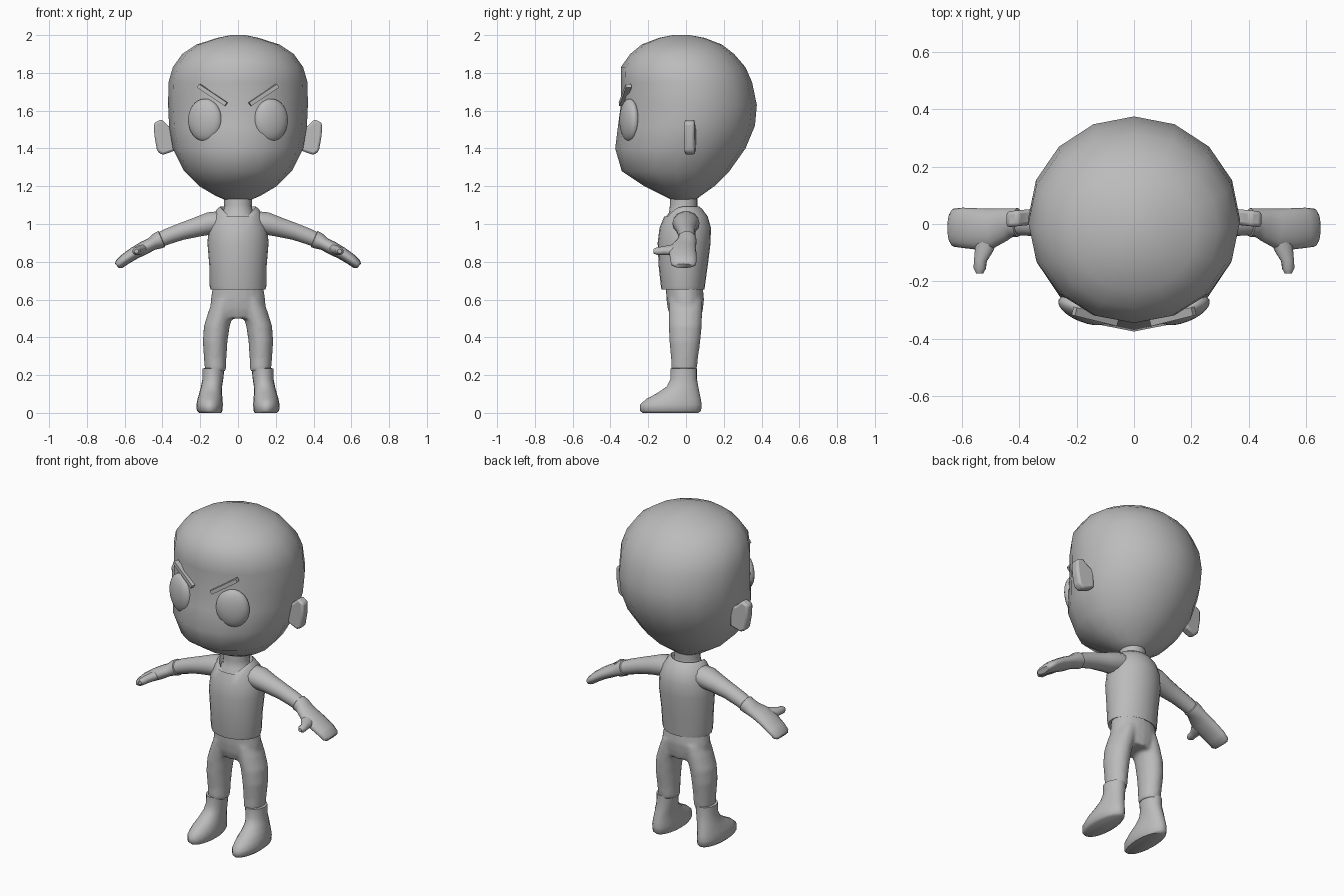
import bpy, bmesh, math
from mathutils import Vector, Matrix

if "Cube" in bpy.data.objects:
    bpy.data.objects.remove(bpy.data.objects["Cube"])

clay = bpy.data.materials.new("clay_grey")
clay.use_nodes = True
GREY = (0.5, 0.5, 0.5, 1)
clay.diffuse_color = GREY
clay.node_tree.nodes["Principled BSDF"].inputs["Base Color"].default_value = GREY


def finish(name, bm, mirror=False, sharp=50):
    bmesh.ops.recalc_face_normals(bm, faces=bm.faces)
    mesh = bpy.data.meshes.new(name)
    bm.to_mesh(mesh)
    bm.free()
    mesh.shade_smooth()
    mesh.set_sharp_from_angle(angle=math.radians(sharp))
    mesh.materials.append(clay)
    ob = bpy.data.objects.new(name, mesh)
    bpy.context.collection.objects.link(ob)
    if mirror:
        ob.modifiers.new("Mirror", 'MIRROR').use_mirror_merge = False
    return ob


def loft(bm, rings, n=16, side=None, shape=None):
    """Skin elliptical rings (x, y, z, a, b); level ones, or square to the path if side is set."""
    pts = [Vector(r[:3]) for r in rings]
    loops = []
    for i, (*_, a, b) in enumerate(rings):
        u, v = Vector((1, 0, 0)), Vector((0, 1, 0))
        if side:
            t = (pts[min(i + 1, len(pts) - 1)] - pts[max(i - 1, 0)]).normalized()
            u = (Vector(side) - t * t.dot(Vector(side))).normalized()
            v = t.cross(u)
        loop = []
        for k in range(n):
            w = 2 * math.pi * k / n
            p = pts[i] + u * a * math.cos(w) + v * b * math.sin(w)
            loop.append(bm.verts.new(shape(i, p, w) if shape else p))
        loops.append(loop)
    for lo, hi in zip(loops, loops[1:]):
        for k in range(n):
            bm.faces.new((lo[k], lo[(k + 1) % n], hi[(k + 1) % n], hi[k]))
    bm.faces.new(loops[0])
    bm.faces.new(loops[-1])


def profile(rows):
    """Turn (z, half width, front y, back y) rows into level rings."""
    return [(0, (f + b) / 2, z, w, (b - f) / 2) for z, w, f, b in rows]


# Head
bm = bmesh.new()
loft(bm, profile([
    (1.12, .05, -.06, .04), (1.15, .12, -.12, .08), (1.2, .205, -.22, .15),
    (1.28, .285, -.34, .23), (1.4, .345, -.375, .315), (1.52, .365, -.36, .365),
    (1.63, .37, -.345, .375), (1.75, .368, -.345, .35), (1.83, .345, -.345, .315),
    (1.9, .295, -.295, .255), (1.95, .22, -.235, .19), (1.985, .11, -.145, .1),
    (2.0, .04, -.07, .02)]))
finish("head", bm)

# Eyes
bm = bmesh.new()
bmesh.ops.create_uvsphere(bm, u_segments=24, v_segments=16, radius=1, matrix=(
    Matrix.Translation((.175, -.3, 1.55)) @ Matrix.Rotation(math.radians(22), 4, 'Z')
    @ Matrix.Diagonal((.095, .042, .113, 1))))
finish("eyes", bm, True)

# Slanted eyebrows
bm = bmesh.new()
bmesh.ops.create_cube(bm, size=1, matrix=(
    Matrix.Translation((.135, -.322, 1.683)) @ Matrix.Rotation(math.radians(14), 4, 'Z')
    @ Matrix.Rotation(math.radians(-33), 4, 'Y') @ Matrix.Diagonal((.18, .03, .022, 1))))
finish("eyebrows", bm, True, 30)

# Ears
bm = bmesh.new()
outline = [(.33, 1.5), (.37, 1.52), (.405, 1.555), (.445, 1.535), (.443, 1.47),
           (.428, 1.385), (.4, 1.365), (.33, 1.39)]
face = bm.faces.new([bm.verts.new((x, .055 - (x - .33) * .1, z)) for x, z in outline])
ext = bmesh.ops.extrude_face_region(bm, geom=[face])["geom"]
bmesh.ops.translate(bm, vec=(0, -.055, 0), verts=[g for g in ext if isinstance(g, bmesh.types.BMVert)])
ears = finish("ears", bm, True)
bevel = ears.modifiers.new("Bevel", 'BEVEL')
bevel.width, bevel.segments = .012, 2

# Neck
bm = bmesh.new()
loft(bm, profile([(1.0, .125, -.11, .1), (1.04, .1, -.105, .08), (1.06, .078, -.09, .06),
                  (1.1, .073, -.085, .06), (1.16, .073, -.085, .06)]))
finish("neck", bm)


# Vest with a neckline dipped at the front
def neckline(i, p, w):
    if i > 6:
        p.z -= .065 * max(0, -math.sin(w)) ** 2
    return p


bm = bmesh.new()
loft(bm, profile([
    (.66, .13, -.115, .085), (.652, .145, -.13, .098), (.67, .15, -.133, .1),
    (.78, .152, -.145, .115), (.9, .162, -.15, .13), (.98, .155, -.14, .132),
    (1.04, .132, -.115, .115), (1.08, .11, -.115, .085), (1.092, .095, -.105, .07),
    (1.06, .08, -.09, .06)]), n=24, shape=neckline)
finish("vest", bm)

# Trousers: hips and both legs fused into one soft shape
bm = bmesh.new()
loft(bm, profile([(.5, .11, -.08, .08), (.55, .148, -.097, .09),
                  (.6, .145, -.104, .096), (.68, .132, -.108, .088)]), n=20)
for s in (-1, 1):
    loft(bm, [(s * .119, -.011, .22, .056, .068), (s * .121, -.008, .29, .06, .072),
              (s * .121, -.006, .38, .066, .083), (s * .112, -.004, .46, .069, .088),
              (s * .088, -.003, .54, .068, .09), (s * .07, -.003, .6, .06, .09)])
trousers = finish("trousers", bm)
remesh = trousers.modifiers.new("Fuse", 'REMESH')
remesh.mode, remesh.voxel_size, remesh.use_smooth_shade = 'VOXEL', .01, True
soft = trousers.modifiers.new("Soften", 'SMOOTH')
soft.factor, soft.iterations = .5, 6

# Boots with flat soles
bm = bmesh.new()
loft(bm, [(.147, -.082, 0, .058, .148), (.15, -.082, .012, .068, .162),
          (.15, -.08, .045, .07, .163), (.148, -.065, .075, .066, .143),
          (.145, -.04, .105, .06, .112), (.14, -.018, .14, .056, .083),
          (.133, -.012, .18, .055, .07), (.13, -.012, .235, .058, .07),
          (.13, -.012, .238, .04, .05)], n=20)
finish("boots", bm, True)

# Arms
bm = bmesh.new()
loft(bm, [(.09, 0, 1.01, .07, .06), (.15, 0, 1.003, .072, .061), (.22, 0, .983, .058, .053),
          (.3, .002, .96, .048, .046), (.37, .004, .935, .045, .043),
          (.44, .005, .905, .043, .038)], n=14, side=(0, 1, 0))
finish("arms", bm, True)

# Gloves: cuff, palm and mitten fingers
bm = bmesh.new()
loft(bm, [(.4, .005, .922, .04, .036), (.405, .005, .92, .05, .046), (.428, .005, .91, .05, .044),
          (.455, -.002, .895, .058, .035), (.5, -.016, .872, .07, .036), (.55, -.017, .845, .072, .033),
          (.6, -.013, .812, .07, .03), (.63, -.013, .787, .066, .026),
          (.641, -.013, .778, .05, .015)], n=16, side=(0, 1, 0))
finish("gloves", bm, True)

# Thumbs
bm = bmesh.new()
loft(bm, [(.51, -.04, .865, .04, .026), (.522, -.085, .862, .035, .025),
          (.535, -.125, .858, .023, .022), (.538, -.155, .856, .022, .02),
          (.538, -.173, .856, .012, .011)], n=12, side=(1, 0, -.5))
finish("thumbs", bm, True)
